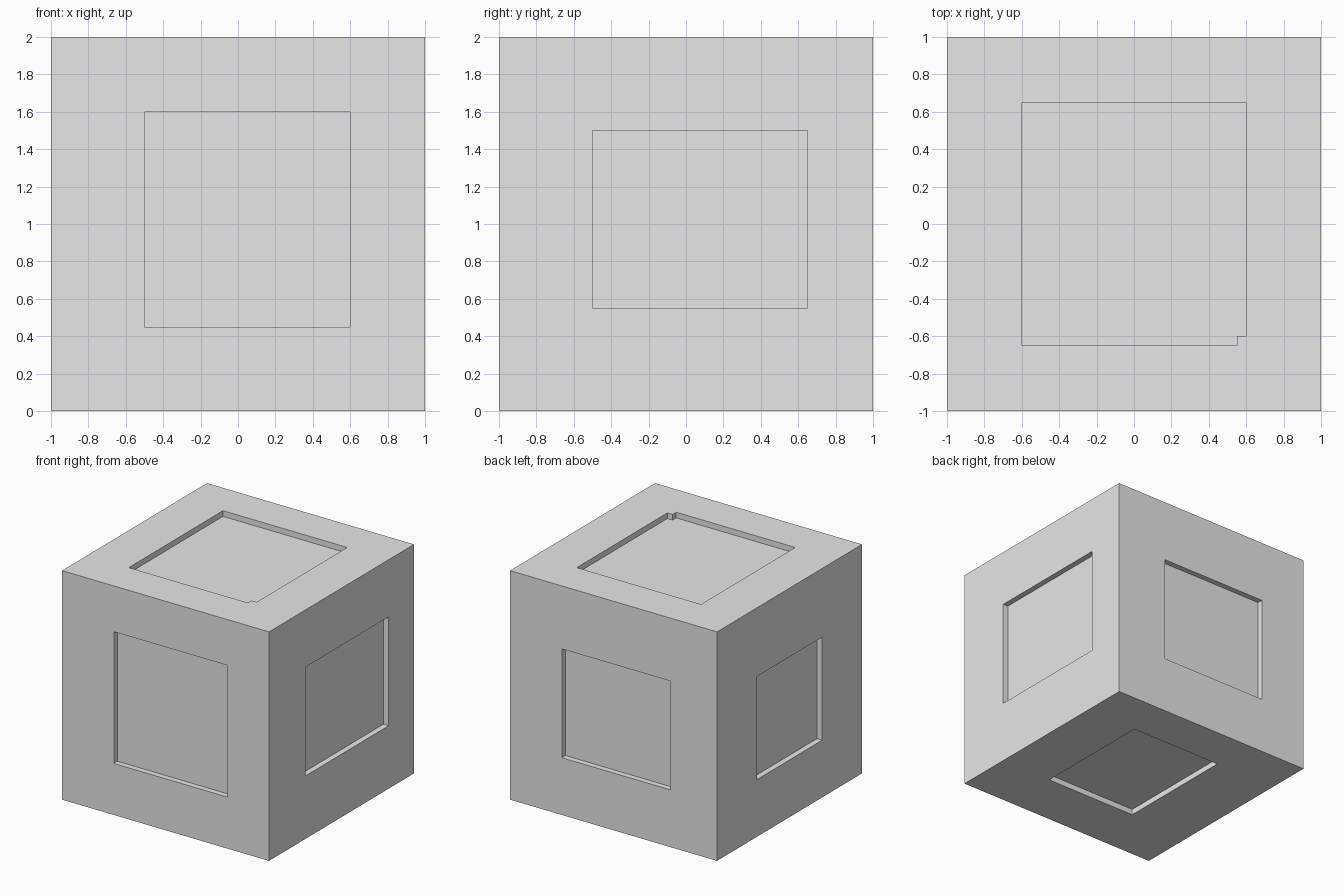
import bpy, bmesh

if "Cube" in bpy.data.objects:
    bpy.data.objects.remove(bpy.data.objects["Cube"])

DEPTH = 0.05


def make_object(name, bm):
    bmesh.ops.recalc_face_normals(bm, faces=bm.faces)
    mesh = bpy.data.meshes.new(name)
    bm.to_mesh(mesh)
    bm.free()
    obj = bpy.data.objects.new(name, mesh)
    bpy.context.collection.objects.link(obj)
    return obj


def rect(u0, u1, v0, v1):
    return [(u0, v0), (u1, v0), (u1, v1), (u0, v1)]


def add_prism(bm, outline, axis, side):
    """Extrude an outline through the cube face on the given axis and side."""
    centre = 1 if axis == 2 else 0

    def place(u, v, d):
        p = [u, v]
        p.insert(axis, centre + side * d)
        return bm.verts.new(p)

    inner = [place(u, v, 1 - DEPTH) for u, v in outline]
    outer = [place(u, v, 1 + DEPTH) for u, v in outline]
    bm.faces.new(inner)
    bm.faces.new(outer)
    n = len(outline)
    for i in range(n):
        j = (i + 1) % n
        bm.faces.new((inner[i], inner[j], outer[j], outer[i]))


# Plain grey material
grey = bpy.data.materials.new("light grey")
grey.use_nodes = True
colour = (0.8, 0.8, 0.8, 1)
grey.diffuse_color = colour
grey.node_tree.nodes["Principled BSDF"].inputs["Base Color"].default_value = colour

# Cube body
bm = bmesh.new()
bmesh.ops.create_cube(bm, size=2)
bmesh.ops.translate(bm, verts=bm.verts, vec=(0, 0, 1))
body = make_object("recessed_cube", bm)
body.data.materials.append(grey)

# Top recess has a small step in one corner
top = [(-0.6, -0.65), (0.55, -0.65), (0.55, -0.6), (0.6, -0.6), (0.6, 0.65), (-0.6, 0.65)]

# One shallow recess per side: outline, axis, side
recesses = [
    (rect(-0.5, 0.6, 0.45, 1.6), 1, -1),    # front
    (rect(-0.55, 0.5, 0.5, 1.45), 1, 1),    # back
    (rect(-0.5, 0.65, 0.55, 1.5), 0, 1),    # left
    (rect(-0.45, 0.45, 0.5, 1.4), 0, -1),   # right
    (top, 2, 1),                            # top
    (rect(-0.4, 0.5, -0.5, 0.6), 2, -1),    # bottom
]
bm = bmesh.new()
for outline, axis, side in recesses:
    add_prism(bm, outline, axis, side)
cutter = make_object("recess_cutter", bm)
cutter.data.materials.append(grey)
cutter.hide_render = True

# Carve the recesses, then discard the cutter
cut = body.modifiers.new("recesses", 'BOOLEAN')
cut.operation = 'DIFFERENCE'
cut.solver = 'EXACT'
cut.object = cutter
bpy.context.view_layer.objects.active = body
body.select_set(True)
bpy.ops.object.modifier_apply(modifier=cut.name)
bpy.data.objects.remove(cutter)
